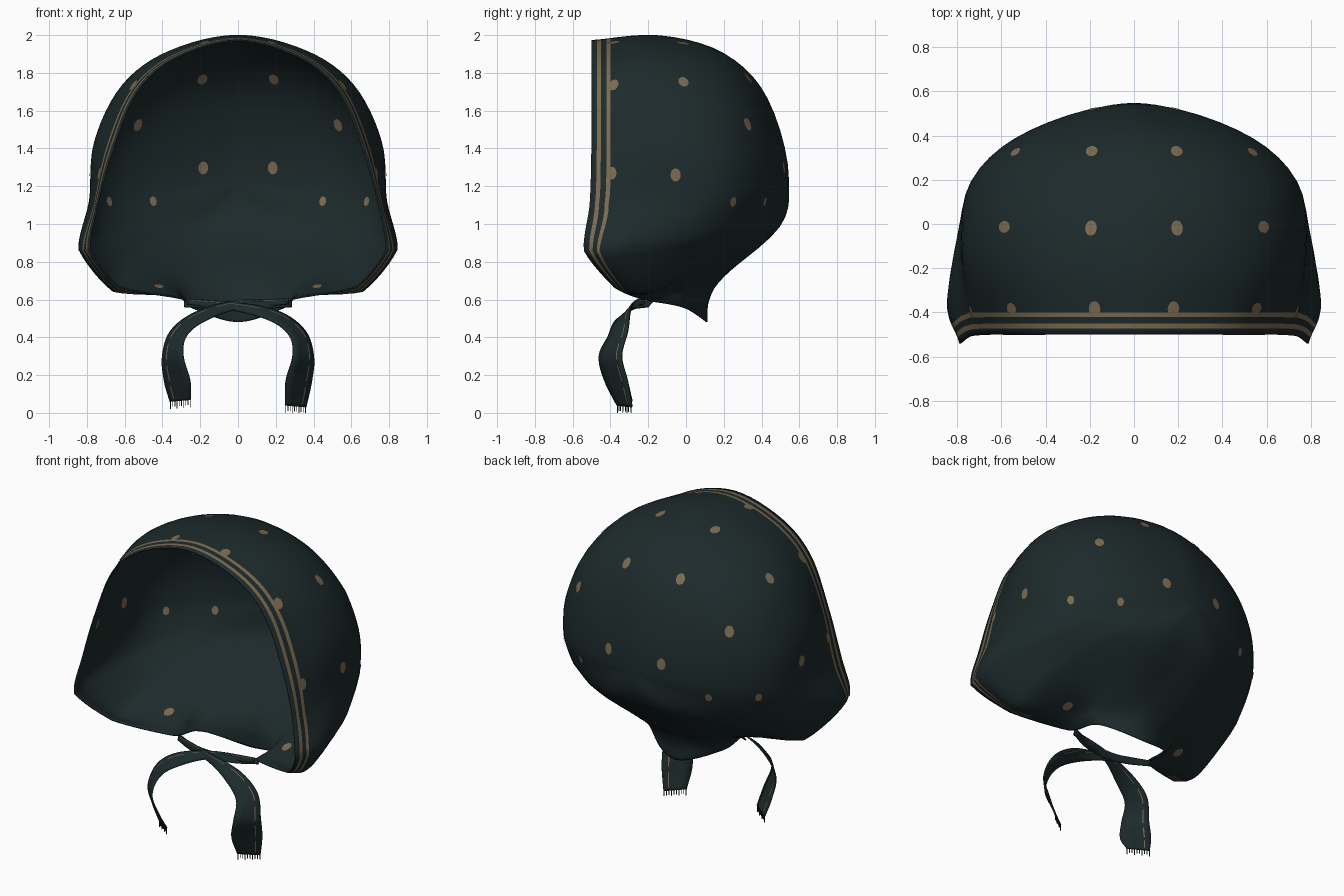
import bpy, bmesh, math
from mathutils import Vector as V
from mathutils.bvhtree import BVHTree

if "Cube" in bpy.data.objects:
    bpy.data.objects.remove(bpy.data.objects["Cube"])


def material(name, rgb):
    m = bpy.data.materials.new(name)
    m.diffuse_color = (*rgb, 1)
    m.use_nodes = True
    m.node_tree.nodes["Principled BSDF"].inputs["Base Color"].default_value = m.diffuse_color
    return m


CLOTH = material("dark teal cloth", (0.0122, 0.0230, 0.0245))
TAN = material("tan print", (0.20, 0.145, 0.08))


def make_object(name, bm, mats, thickness=0.0, lining=0):
    for f in bm.faces:
        f.smooth = True
    me = bpy.data.meshes.new(name)
    bm.to_mesh(me)
    bm.free()
    ob = bpy.data.objects.new(name, me)
    bpy.context.collection.objects.link(ob)
    for m in mats:
        me.materials.append(m)
    if thickness:
        s = ob.modifiers.new("cloth thickness", 'SOLIDIFY')
        s.thickness, s.offset = thickness, 0
        s.material_offset = lining
    return ob


def spline(a, b, c, d, t):
    return 0.5 * (2 * b + (c - a) * t + (2 * a - 5 * b + 4 * c - d) * t * t
                  + (3 * b - a - 3 * c + d) * t ** 3)


def mirrored(p):
    return V((-p[0], p[1], p[2]))


# Half sections of the hood, each from top centre down to neck centre
RIM = [(0, -.5, 1.97), (.33, -.5, 1.88), (.535, -.5, 1.7), (.66, -.5, 1.4), (.745, -.51, 1.1),
       (.785, -.54, .86), (.625, -.38, .667), (.3, -.24, .605), (.25, -.02, .56), (0, .11, .48)]
WIDEST = [(0, -.14, 1.995), (.36, -.14, 1.915), (.61, -.14, 1.735), (.755, -.14, 1.44), (.785, -.15, 1.12),
          (.84, -.33, .87), (.66, -.23, .652), (.36, -.14, .645), (.265, .02, .62), (0, .12, .6)]
REAR = [(0, .2, 1.9), (.34, .2, 1.825), (.59, .19, 1.635), (.71, .2, 1.37), (.735, .18, 1.12),
        (.715, .11, .94), (.59, .09, .81), (.40, .1, .74), (.22, .17, .72), (0, .2, .725)]
CROWN = [(0, .43, 1.66), (.22, .42, 1.6), (.39, .41, 1.49), (.455, .42, 1.33), (.465, .42, 1.17),
         (.445, .4, 1.06), (.37, .415, .99), (.26, .45, .97), (.14, .485, .98), (0, .495, .99)]
POLE = V((0, .542, 1.22))
SUB = 6


def closed_loop(half):
    pts = [V(p) for p in half] + [mirrored(p) for p in half[-2:0:-1]]
    n = len(pts)
    out = []
    for i in range(n):
        tight = .5 if min(i, n - 1 - i) in (4, 5, 6) else 0    # crisper cheek corners
        for k in range(SUB):
            b, c, t = pts[i], pts[(i + 1) % n], k / SUB
            out.append(spline(pts[i - 1], b, c, pts[(i + 2) % n], t).lerp(b.lerp(c, t), tight))
    return out


# Hood shell, with the two printed hem stripes as rows of faces
loops = [closed_loop(h) for h in (RIM, WIDEST, REAR, CROWN)]
count = len(loops[0])
stations = [(0, t) for t in (0, .08, .14, .22, .28, .4, .6, .8)]
stations += [(seg, k / 5) for seg in (1, 2, 3) for k in range(5)]
bm = bmesh.new()
rows = [[] for _ in stations]
for j in range(count):
    r, w, b, c = [lp[j] for lp in loops]
    beyond = 2 * POLE - c
    beyond.y = c.y
    chain = [2 * r - w, r, w, b, c, POLE, beyond]
    # Keep the hem stripes equally wide where the cheeks flare
    spread = .9 * min(max(min(j, count - j) / SUB - 4, 0), 1)
    for row, (seg, t) in zip(rows, stations):
        if seg == 0:
            t *= 1 + spread * (1 - t)
        row.append(bm.verts.new(spline(*chain[seg:seg + 4], t)))
for i in range(len(rows) - 1):
    for j in range(count):
        k = (j + 1) % count
        f = bm.faces.new((rows[i][j], rows[i][k], rows[i + 1][k], rows[i + 1][j]))
        striped = min(j, count - 1 - j) < 6.3 * SUB
        f.material_index = int(i in (1, 3) and striped)
tip = bm.verts.new(POLE)
for j in range(count):
    crown_face = bm.faces.new((rows[-1][j], rows[-1][(j + 1) % count], tip))
bmesh.ops.recalc_face_normals(bm, faces=bm.faces[:])
crown_face.normal_update()
if crown_face.normal.y < 0:
    bmesh.ops.reverse_faces(bm, faces=bm.faces[:])
hood_tree = BVHTree.FromBMesh(bm)
make_object("hood", bm, [CLOTH, TAN, CLOTH, CLOTH], 0.008, 2)


# Printed spots: thin discs hugging both sides of the cloth
def add_spot(bm, tree, centre, radius, lift):
    loc, n, _, _ = tree.find_nearest(V(centre))
    ref = V((0, 0, 1)) if abs(n.z) < .9 else V((0, 1, 0))
    a = n.cross(ref).normalized()
    b = n.cross(a)
    for side in (lift, -lift):
        ring = []
        for k in range(12):
            t = k * math.tau / 12
            q, qn, _, _ = tree.find_nearest(loc + radius * (.85 * a * math.cos(t) + 1.1 * b * math.sin(t)))
            ring.append(bm.verts.new(q + qn * side))
        mid = bm.verts.new(loc + n * side)
        for k in range(12):
            tri = (mid, ring[k], ring[(k + 1) % 12])
            bm.faces.new(tri if side > 0 else tri[::-1])


SPOTS = [(.2, .36, 1.8), (.2, -.015, 1.98), (.605, -.01, 1.77), (.54, .33, 1.53), (.79, -.055, 1.26),
         (.45, .41, 1.12), (.19, .53, 1.3), (.18, -.385, 1.97), (.56, -.385, 1.74), (.74, -.395, 1.27),
         (.68, .24, 1.12), (.42, -.1, .66)]
bm = bmesh.new()
for p in SPOTS:
    for q in (V(p), mirrored(p)):
        add_spot(bm, hood_tree, q, .024 if 1 < p[2] < 1.2 else .032, .0075)
make_object("hood_spots", bm, [TAN])


# Ribbons: centre points with half-width vectors, swept into strips
def ribbon(name, path, half, stripe):
    pts, hs = [V(p) for p in path], [V(h) for h in half]
    ext = lambda l: [2 * l[0] - l[1]] + l + [2 * l[-1] - l[-2]]
    pts, hs = ext(pts), ext(hs)
    across = (-1, -.4, .2, .52, .6, 1)
    bm = bmesh.new()
    grid = []
    for i in range(len(pts) - 3):
        last = i == len(pts) - 4
        for k in range(8 + last):
            c = spline(*pts[i:i + 4], k / 8)
            h = spline(*hs[i:i + 4], k / 8)
            grid.append([bm.verts.new(c + h * u) for u in across])
    for i in range(len(grid) - 1):
        for j in range(5):
            f = bm.faces.new((grid[i][j], grid[i][j + 1], grid[i + 1][j + 1], grid[i + 1][j]))
            f.material_index = int(stripe and j == 3 and i % 7 < 5)
    tree = BVHTree.FromBMesh(bm)
    make_object(name, bm, [CLOTH, TAN], 0.008)
    return tree


TIE = [(-.27, -.22, .59), (0, -.29, .56), (.2, -.335, .51), (.315, -.36, .42),
       (.345, -.40, .3), (.322, -.37, .17), (.305, -.325, .035)]
HALF = [(0, .005, .014), (0, .01, .023), (.02, .04, .025), (.04, .052, .015),
        (.055, .06, 0), (.068, .06, 0), (.055, .04, -.005)]
spots, fringe = bmesh.new(), bmesh.new()
for side, sx, drop in (("right", 1, 0), ("left", -1, .03)):
    path = [V((sx * p[0], p[1], p[2])) for p in TIE]
    half = [V((sx * h[0], h[1], h[2])) for h in HALF]
    path[-1].z += drop
    if sx < 0:
        path[1].z += .012
        path[1].y += .015
    tree = ribbon(side + "_tie", path, half, True)
    for p in ((.355, -.34, .18), (.33, -.37, .37), (.17, -.33, .53)):
        add_spot(spots, tree, (sx * p[0], p[1], p[2]), .019, .0065)
    # Loose threads at the tie end
    for k in range(10):
        top = path[-1] + half[-1] * (-.95 + 1.9 * k / 9)
        low = max(top.z - (.028 if k % 3 else .04), 0)
        vs = []
        for z in (top.z + .006, low):
            vs += [fringe.verts.new((top.x + dx, top.y + dy, z))
                   for dx, dy in ((-.002, -.002), (.002, -.002), (.002, .002), (-.002, .002))]
        for m in range(4):
            n = (m + 1) % 4
            fringe.faces.new((vs[m], vs[m + 4], vs[n + 4], vs[n]))
        fringe.faces.new(vs[4:][::-1])
make_object("tie_spots", spots, [TAN])
make_object("tie_fringe", fringe, [CLOTH])

# Band under the chin that gathers both ties
ribbon("chin_band", [(-.285, -.19, .575), (-.15, -.25, .572), (0, -.27, .57), (.15, -.25, .572), (.285, -.19, .575)],
       [(0, .012, .014), (0, .01, .018), (0, .01, .02), (0, .01, .018), (0, .012, .014)], False)
